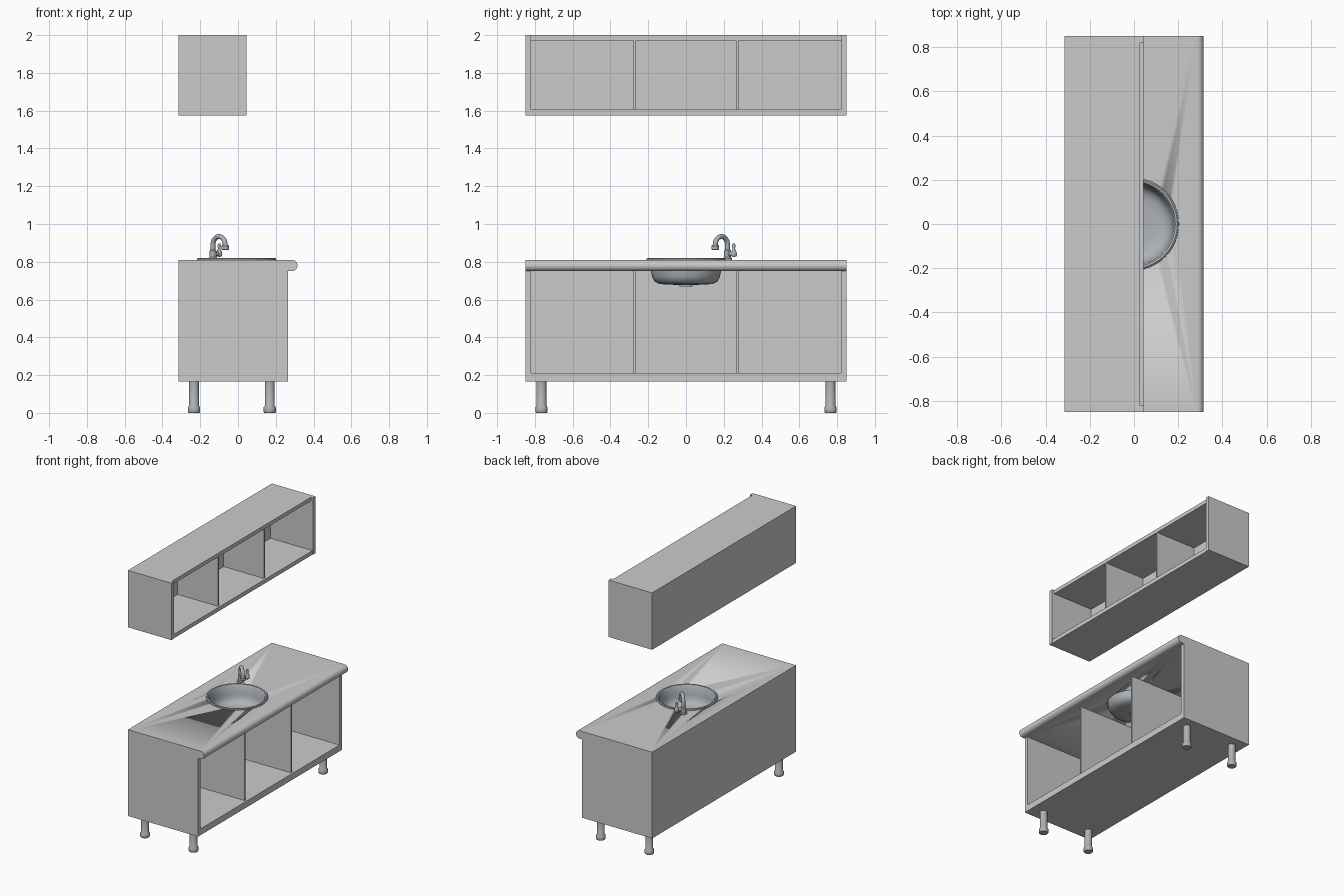
import bpy, bmesh, math
from mathutils import Vector

if "Cube" in bpy.data.objects:
    bpy.data.objects.remove(bpy.data.objects["Cube"])


def material(name, rgb):
    m = bpy.data.materials.new(name)
    m.diffuse_color = (*rgb, 1)
    m.use_nodes = True
    m.node_tree.nodes["Principled BSDF"].inputs["Base Color"].default_value = m.diffuse_color
    return m


PANEL = material("grey panel", (0.6, 0.6, 0.6))
STEEL = material("brushed steel", (0.42, 0.45, 0.48))


def finish(name, bm, mat, smooth=False):
    bmesh.ops.recalc_face_normals(bm, faces=bm.faces)
    me = bpy.data.meshes.new(name)
    bm.to_mesh(me)
    bm.free()
    me.materials.append(mat)
    ob = bpy.data.objects.new(name, me)
    bpy.context.collection.objects.link(ob)
    if smooth:
        bpy.ops.object.select_all(action='DESELECT')
        ob.select_set(True)
        bpy.context.view_layer.objects.active = ob
        bpy.ops.object.shade_smooth_by_angle(angle=math.radians(35))
    return ob


def box(name, x, y, z):
    bm = bmesh.new()
    bmesh.ops.create_cube(bm, size=1)
    for v in bm.verts:
        v.co = [(a + b) / 2 + c * (b - a) for (a, b), c in zip((x, y, z), v.co)]
    return finish(name, bm, PANEL)


def lathe(name, profile, loc, mat=STEEL, n=32):
    """Revolve (radius, z) points around a vertical axis."""
    bm = bmesh.new()
    vs = [bm.verts.new((r, 0, z)) for r, z in profile]
    es = [bm.edges.new(p) for p in zip(vs, vs[1:])]
    bmesh.ops.spin(bm, geom=vs + es, cent=(0, 0, 0), axis=(0, 0, 1),
                   angle=2 * math.pi, steps=n)
    bmesh.ops.remove_doubles(bm, verts=bm.verts, dist=1e-5)
    ob = finish(name, bm, mat, True)
    ob.location = loc
    return ob


def tube(name, pts, r, n=16):
    """Sweep a circle of radius r along a path lying in a vertical plane."""
    bm = bmesh.new()
    pts = [Vector(p) for p in pts]
    flat = pts[-1] - pts[0]
    side = Vector((-flat.y, flat.x, 0)).normalized()
    rings = []
    for i, p in enumerate(pts):
        t = (pts[min(i + 1, len(pts) - 1)] - pts[max(i - 1, 0)]).normalized()
        up = t.cross(side)
        rings.append([bm.verts.new(p + r * (math.cos(a) * side + math.sin(a) * up))
                      for a in (2 * math.pi * k / n for k in range(n))])
    for a, b in zip(rings, rings[1:]):
        for k in range(n):
            bm.faces.new((a[k], a[(k + 1) % n], b[(k + 1) % n], b[k]))
    bm.faces.new(rings[0])
    bm.faces.new(rings[-1])
    return finish(name, bm, STEEL, True)


W = 0.85          # half length
BACK, IN = -0.315, -0.305

# Wall cabinet
box("wall_back", (BACK, IN), (-W, W), (1.575, 2))
box("wall_top", (IN, 0.028), (-0.82, 0.82), (1.972, 2))
box("wall_bottom", (IN, 0.042), (-0.82, 0.82), (1.575, 1.605))
# Base cabinet
box("base_back", (BACK, IN), (-W, W), (0.165, 0.81))
box("base_bottom", (IN, 0.265), (-W, W), (0.165, 0.212))
for s, tag in ((-1, "left"), (1, "right")):
    outer = sorted((s * 0.82, s * W))
    mid = sorted((s * 0.266, s * 0.278))
    box("wall_side_" + tag, (IN, 0.045), outer, (1.575, 2))
    box("wall_divider_" + tag, (IN, 0.028), mid, (1.605, 1.972))
    box("base_side_" + tag, (IN, 0.265), outer, (0.212, 0.75))
    box("base_divider_" + tag, (IN, 0.25), mid, (0.212, 0.75))

# Worktop with rounded front edge
prof = [(IN, 0.75)]
prof += [(0.285 + 0.03 * math.cos(a), 0.78 + 0.03 * math.sin(a))
         for a in (math.radians(-90 + 15 * k) for k in range(13))]
prof += [(IN, 0.81)]
bm = bmesh.new()
f = bm.faces.new([bm.verts.new((x, -W, z)) for x, z in prof])
ext = bmesh.ops.extrude_face_region(bm, geom=[f])
bmesh.ops.translate(bm, vec=(0, 2 * W, 0),
                    verts=[v for v in ext["geom"] if isinstance(v, bmesh.types.BMVert)])
top = finish("worktop", bm, PANEL, True)

# Hole for the bowl
SX = -0.007
hole = lathe("sink_cutter", [(0, 0.7), (0.192, 0.7), (0.192, 0.9), (0, 0.9)],
             (SX, 0, 0), PANEL, 48)
hole.hide_render = True
hole.hide_viewport = True
hole.display_type = 'WIRE'
cut = top.modifiers.new("sink_hole", 'BOOLEAN')
cut.object = hole
cut.solver = 'EXACT'

# Sink bowl: rim, inner skin, outer skin
inner = [(0.21, 0.81), (0.209, 0.816), (0.203, 0.82), (0.194, 0.818), (0.187, 0.808),
         (0.181, 0.75), (0.175, 0.72), (0.162, 0.70), (0.14, 0.688), (0.1, 0.684), (0, 0.682)]
outer = [(0, 0.677), (0.1, 0.679), (0.142, 0.683), (0.166, 0.696), (0.179, 0.718),
         (0.185, 0.75), (0.19, 0.81), (0.21, 0.81)]
lathe("sink_bowl", inner + outer, (SX, 0, 0), n=48)
lathe("sink_drain", [(0, 0.668), (0.035, 0.668), (0.035, 0.686), (0.028, 0.686),
                     (0.024, 0.684), (0, 0.684)], (SX, 0, 0))

# Tap: diagonal gooseneck pointing at the bowl
B = Vector((-0.133, 0.22, 0))
d = Vector((1, -1, 0)).normalized()
e = Vector((1, 1, 0)).normalized()
R = 0.046
path = [B + Vector((0, 0, 0.83))]
path += [B + d * (R - R * math.cos(a)) + Vector((0, 0, 0.888 + R * math.sin(a)))
         for a in (math.pi * k / 16 for k in range(17))]
path += [B + d * 2 * R + Vector((0, 0, 0.872))]
tube("tap_spout", path, 0.013)
lathe("tap_nozzle", [(0, 0.862), (0.017, 0.862), (0.02, 0.866), (0.02, 0.884),
                     (0.017, 0.888), (0, 0.888)], B + d * 2 * R, n=24)
lathe("tap_base", [(0, 0.81), (0.024, 0.81), (0.024, 0.818), (0.019, 0.824),
                   (0.019, 0.858), (0.014, 0.864), (0, 0.864)], B, n=24)
tube("tap_valve", [B + Vector((0, 0, 0.842)), B + e * 0.045 + Vector((0, 0, 0.842))], 0.012)
lathe("tap_handle", [(0, 0.826), (0.013, 0.828), (0.016, 0.836), (0.015, 0.852), (0.008, 0.862),
                     (0.007, 0.872), (0.009, 0.886), (0.006, 0.896), (0, 0.898)],
      B + e * 0.047, n=20)

# Legs with wider feet
for x in (-0.233, 0.168):
    for y in (-0.765, 0.765):
        lathe("leg", [(0, 0), (0.029, 0), (0.033, 0.006), (0.033, 0.028), (0.026, 0.038),
                      (0.026, 0.165), (0, 0.165)], (x, y, 0), n=24)
